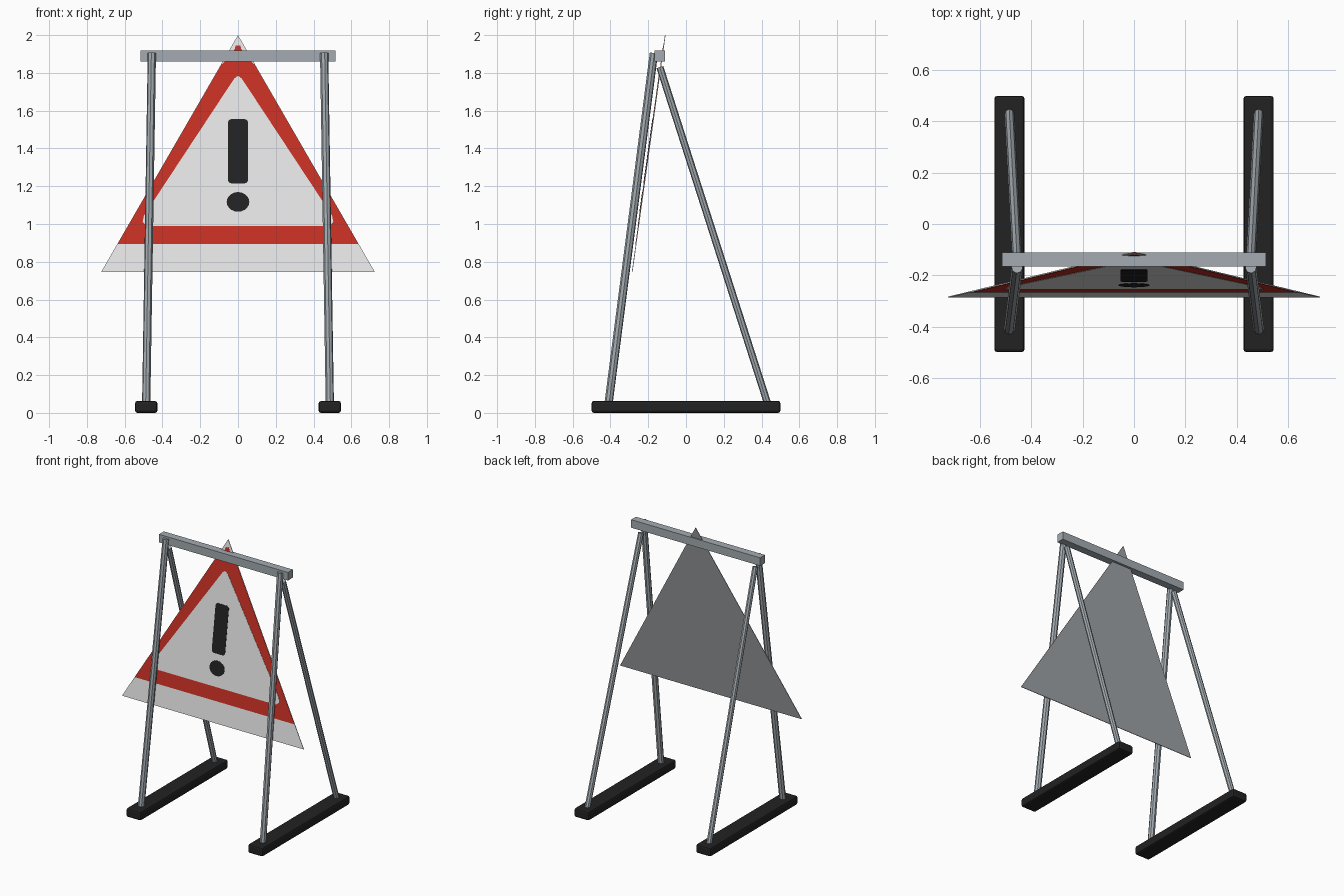
import bpy, bmesh, math
from mathutils import Vector

cube = bpy.data.objects.get("Cube")
if cube:
    bpy.data.objects.remove(cube, do_unlink=True)


def material(name, r, g, b):
    m = bpy.data.materials.new(name)
    m.use_nodes = True
    m.diffuse_color = (r, g, b, 1)
    bsdf = next(n for n in m.node_tree.nodes if n.type == 'BSDF_PRINCIPLED')
    bsdf.inputs["Base Color"].default_value = (r, g, b, 1)
    return m


METAL = material("galvanised metal", 0.37, 0.41, 0.44)
BACK = material("bare sign back", 0.34, 0.36, 0.38)
WHITE = material("sign white", 0.80, 0.80, 0.80)
RED = material("sign red", 0.58, 0.03, 0.017)
BLACK = material("rubber black", 0.016, 0.016, 0.016)


def finish(name, bm, *mats):
    bmesh.ops.recalc_face_normals(bm, faces=bm.faces[:])
    mesh = bpy.data.meshes.new(name)
    bm.to_mesh(mesh)
    bm.free()
    for m in mats:
        mesh.materials.append(m)
    ob = bpy.data.objects.new(name, mesh)
    bpy.context.collection.objects.link(ob)
    return ob


def box(name, centre, size, mat, bevel=0):
    bm = bmesh.new()
    bmesh.ops.create_cube(bm, size=1)
    for v in bm.verts:
        v.co = Vector(centre) + v.co * Vector(size)
    ob = finish(name, bm, mat)
    if bevel:
        mod = ob.modifiers.new("Rounded edges", 'BEVEL')
        mod.width = bevel
        mod.segments = 2
    return ob


def tube(name, start, end, radius):
    start, end = Vector(start), Vector(end)
    axis = end - start
    bm = bmesh.new()
    bmesh.ops.create_cone(bm, cap_ends=True, segments=8, radius1=radius,
                          radius2=radius, depth=axis.length)
    turn = axis.to_track_quat('Z', 'Y').to_matrix()
    for v in bm.verts:
        v.co = turn @ v.co + (start + end) / 2
    return finish(name, bm, METAL)


# Sign panel leans back: y follows from height
BASE_Z, TIP_Z, BASE_Y, TIP_Y = 0.745, 2.0, -0.285, -0.11


def plate(name, outline, front, depth, *mats):
    """Thin leaning plate; a second material goes on faces turned to the back."""
    bm = bmesh.new()
    slope = (TIP_Y - BASE_Y) / (TIP_Z - BASE_Z)
    face = bm.faces.new([bm.verts.new((x, BASE_Y + (z - BASE_Z) * slope - front, z))
                         for x, z in outline])
    made = bmesh.ops.extrude_face_region(bm, geom=[face])["geom"]
    for v in made:
        if isinstance(v, bmesh.types.BMVert):
            v.co.y += depth
    bmesh.ops.recalc_face_normals(bm, faces=bm.faces[:])
    for f in bm.faces:
        f.material_index = int(len(mats) > 1 and f.normal.y > 0.5)
    return finish(name, bm, *mats)


def mirrored(half):
    """Close a right-hand outline, listed bottom to top, with its left half."""
    return half + [(-x, z) for x, z in reversed(half) if x]


def rounded_box(w, z0, z1, r):
    pts = []
    for cx, cz, a0 in ((w - r, z1 - r, 0), (r - w, z1 - r, 90),
                       (r - w, z0 + r, 180), (w - r, z0 + r, 270)):
        for k in range(4):
            a = math.radians(a0 + k * 30)
            pts.append((cx + r * math.cos(a), cz + r * math.sin(a)))
    return pts


plate("sign_panel", mirrored([(0.725, BASE_Z), (0, TIP_Z)]), 0.002, 0.004, WHITE, BACK)
plate("red_border", mirrored([(0.637, 0.895), (0.087, 1.845), (0.068, 1.862),
                              (0.018, 1.925), (0.012, 1.945)]), 0.0035, 0.002, RED)
plate("white_field", mirrored([(0.48, 0.99), (0.505, 1.01), (0.498, 1.045),
                               (0.02, 1.77), (0, 1.785)]), 0.005, 0.002, WHITE)
plate("exclamation_bar", rounded_box(0.053, 1.215, 1.555, 0.018), 0.0065, 0.002, BLACK)
dot = [(0.06 * math.cos(k * math.tau / 20), 1.117 + 0.052 * math.sin(k * math.tau / 20))
       for k in range(20)]
plate("exclamation_dot", dot, 0.0065, 0.002, BLACK)

# Stand: crossbar, two pairs of legs and feet
box("crossbar", (0, -0.138, 1.89), (1.03, 0.055, 0.058), METAL)
for side, s in (("left", 1), ("right", -1)):
    tube(side + "_front_leg", (s * 0.486, -0.41, 0.05), (s * 0.456, -0.17, 1.905), 0.022)
    tube(side + "_back_leg", (s * 0.486, 0.432, 0.05), (s * 0.456, -0.138, 1.83), 0.019)
    box(side + "_foot", (s * 0.486, 0, 0.0315), (0.118, 1.0, 0.063), BLACK, 0.012)
